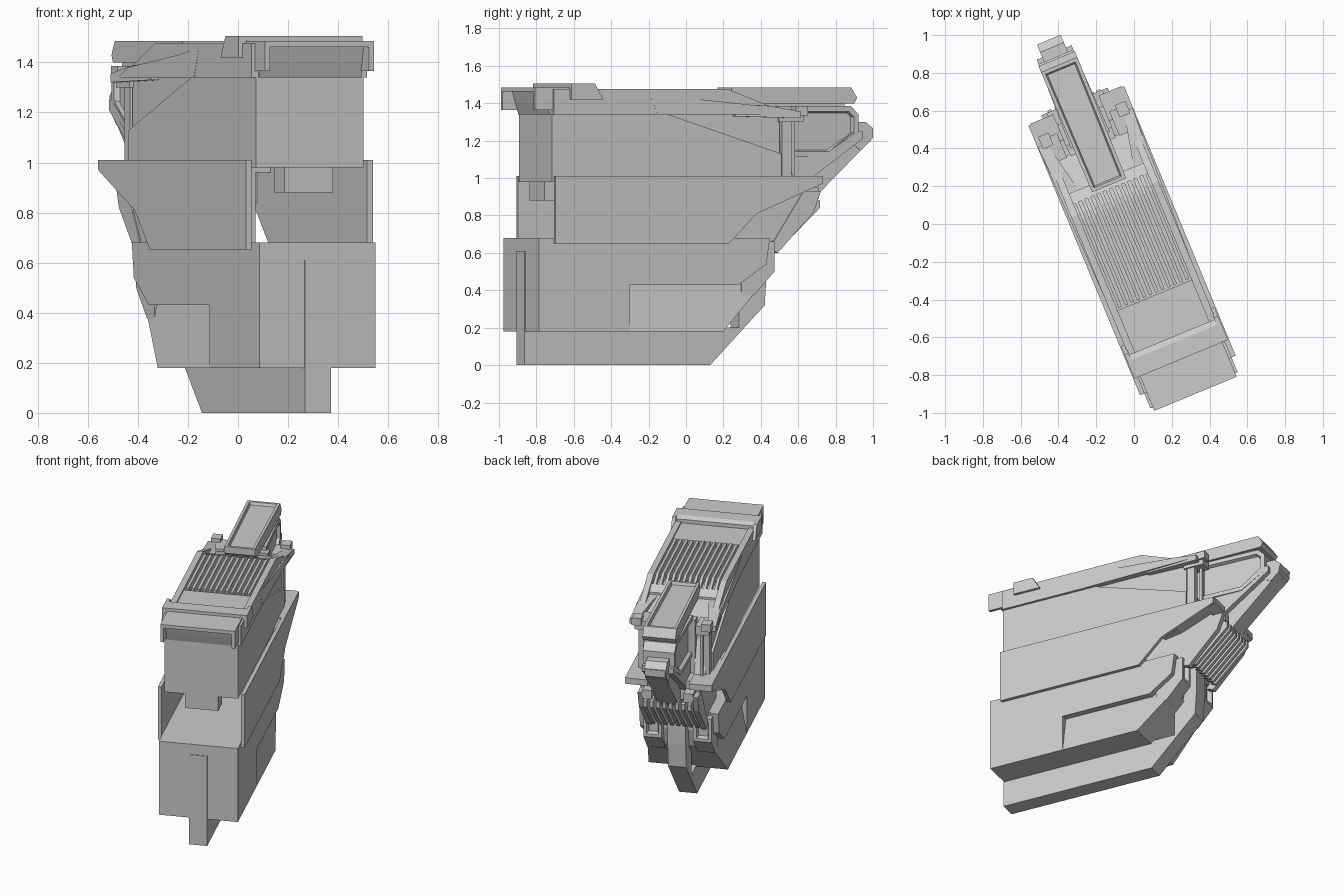
import bpy, bmesh, math
from mathutils import Matrix, Vector

# The whole vehicle is turned about z; parts are drawn along (across, along, up)
PLACE = Matrix.Translation((-0.04, -0.0165, 0)) @ Matrix.Rotation(math.radians(22.5), 4, 'Z')


def add(name, bm):
    bmesh.ops.recalc_face_normals(bm, faces=bm.faces)
    me = bpy.data.meshes.new(name)
    bm.transform(PLACE)
    bm.to_mesh(me)
    bm.free()
    ob = bpy.data.objects.new(name, me)
    bpy.context.collection.objects.link(ob)
    return ob


def prism(name, prof, a, b, recess=None, rim=0.03, depth=0.02):
    """Side profile (along, up) extruded across from a to b (numbers or functions of the point)."""
    bm = bmesh.new()
    wa = a if callable(a) else (lambda v, z: a)
    wb = b if callable(b) else (lambda v, z: b)
    A = [bm.verts.new((wa(v, z), v, z)) for v, z in prof]
    B = [bm.verts.new((wb(v, z), v, z)) for v, z in prof]
    bm.faces.new(A)
    bm.faces.new(B[::-1])
    n = len(prof)
    for i in range(n):
        bm.faces.new((A[i], B[i], B[(i + 1) % n], A[(i + 1) % n]))
    bmesh.ops.recalc_face_normals(bm, faces=bm.faces)
    for d in recess or []:
        fs = [f for f in bm.faces if f.normal.dot(Vector(d)) > 0.9]
        f = max(fs, key=lambda f: f.calc_area())
        bmesh.ops.inset_region(bm, faces=[f], thickness=rim, depth=0, use_even_offset=True)
        bmesh.ops.inset_region(bm, faces=[f], thickness=0.008, depth=-depth, use_even_offset=True)
    return add(name, bm)


def mid(name, prof, h, **k):
    hb = h if callable(h) else (lambda v, z: h)
    return prism(name, prof, lambda v, z: -hb(v, z), hb, **k)


def pair(name, prof, a, b, **k):
    for s, tag in ((1, "right"), (-1, "left")):
        f = [(lambda v, z, q=q: s * (q(v, z) if callable(q) else q)) for q in (a, b)]
        # evaluated inside prism before s changes
        prism(name + "_" + tag, prof, f[0], f[1], **k)


def box(v0, v1, z0, z1):
    return [(v0, z0), (v1, z0), (v1, z1), (v0, z1)]


# Keel
mid("keel", [(-.94, 0), (.134, 0), (.45, .32), (.46, .48), (.46, .66), (.3, .66),
             (.3, .2), (-.9, .2), (-.9, .61), (-.94, .61)], .057)

# Lower hull with side pockets
mid("hull_bottom", [(-.925, .18), (.13, .18), (.37, .43), (-.925, .43)],
    lambda v, z: .25 - (z - .18) * .18)
mid("hull_core", [(-.925, .43), (.36, .43), (.39, .55), (.39, .68), (-.925, .68)], .205)
pair("hull_side", [(-.93, .18), (-.41, .18), (-.41, .43), (.22, .43), (.38, .54),
                   (.40, .68), (-.93, .68)], .2, .25)
pair("hull_rear_cheek", [(.25, .34), (.33, .38), (.44, .5), (.44, .66), (.25, .66)], .1, .215,
     recess=[(0, 1, 0)], rim=.02, depth=.03)
mid("hull_front_plate", box(-.935, -.92, .18, .68), .25)

# Middle armour layer
pair("side_plate", [(-.85, .65), (.153, .65), (.315, .81), (.694, .97), (.694, 1.01), (-.85, 1.01)],
     .25, .274)
pair("rear_pod", [(.3, .84), (.42, .86), (.7, .97), (.7, 1.01), (.3, 1.01)], .13, .26)
mid("rear_core", [(.16, .66), (.44, .66), (.64, .87), (.64, 1.0), (.16, 1.0)], .185)
mid("core_top", [(.16, .96), (.48, .96), (.48, 1.0), (.16, 1.0)], .25)
mid("front_hook", box(-.845, -.74, .88, .99), .105)

# Rear sloped ribs
for i in range(8):
    w = -.14 + i * .04
    prism("rear_rib_%d" % i, [(.46, .64), (.50, .62), (.73, .84), (.73, .88), (.68, .90)], w - .011, w + .011)
pair("rib_frame", [(.42, .62), (.47, .6), (.68, .82), (.72, .93), (.62, .93)], .155, .19)

# Upper block
mid("upper_block", box(-.85, .47, .98, 1.34), .218)
pair("upper_side_panel", [(-.85, .98), (.475, .98), (.475, 1.13), (-.18, 1.34), (-.85, 1.34)], .21, .233)
mid("upper_front_plate", box(-.853, -.84, .98, 1.34), .233)

# Roof
mid("roof_base", [(-.85, 1.34), (.47, 1.34), (.16, 1.43), (-.85, 1.43)], .245)
pair("roof_rail", [(-.85, 1.34), (.5, 1.34), (.4, 1.385), (.16, 1.475), (-.85, 1.475)], .212, .25)
pair("roof_rail_step", [(-.25, 1.34), (.5, 1.34), (.4, 1.38), (-.1, 1.43), (-.3, 1.46)], .245,
     lambda v, z: .25 + max(0, v + .3) * .025)
mid("roof_deck", [(-.7, 1.42), (-.39, 1.42), (-.39, 1.465), (-.7, 1.465)], .214)
for i in range(12):
    w = -.192 + i * .035
    prism("roof_slat_%d" % i, [(-.38, 1.42), (.22, 1.38), (.23, 1.43), (.13, 1.475), (-.38, 1.475)],
          w - .009, w + .009)
mid("roof_crossbar", [(-.757, 1.42), (-.66, 1.42), (-.63, 1.46), (-.63, 1.49), (-.66, 1.505), (-.757, 1.505)], .265)
pair("roof_crossbar_end", [(-.757, 1.42), (-.57, 1.42), (-.62, 1.505), (-.757, 1.505)], .245, .268)
mid("roof_rear_bar", [(.22, 1.36), (.28, 1.36), (.28, 1.41), (.22, 1.44)], .22)

# Front visor with hanging flanges
mid("visor_top", box(-.955, -.75, 1.462, 1.485), .236)
pair("visor_flange", [(-.955, 1.365), (-.83, 1.365), (-.75, 1.43), (-.75, 1.47), (-.955, 1.47)], .215, .236)
pair("visor_slope", [(-.86, 1.34), (-.75, 1.34), (-.75, 1.47), (-.90, 1.47), (-.88, 1.40)], 0, .22)

# Rear shoulder rails, posts and brackets
pair("shoulder_rail", [(.2, 1.33), (.57, 1.32), (.57, 1.355), (.4, 1.385), (.2, 1.40)],
     lambda v, z: .14 + max(0, v - .2) * .22, lambda v, z: .25 + max(0, v - .2) * .06)
pair("shoulder_post", box(.48, .535, .99, 1.34), .185, .225)
pair("shoulder_post_rear", box(.55, .57, 1.0, 1.34), .17, .19)
pair("shoulder_bracket", box(.46, .6, 1.30, 1.36), .15, .235)
pair("shoulder_clip", box(.55, .62, 1.335, 1.385), .19, .25)
mid("shoulder_wall", box(.46, .52, 1.0, 1.36), .13)
pair("shoulder_brace", [(.46, 1.0), (.56, 1.0), (.46, 1.24)], .13, .2)

# Rear arm: windowed housing, sloping spine and top beam
mid("arm_housing", [(.5, 1.385), (.93, 1.385), (.975, 1.34), (.975, 1.22), (.81, 1.115), (.5, 1.115)],
    lambda v, z: .112 - max(0, v - .5) * .025, recess=[(1, 0, 0), (-1, 0, 0)], rim=.028, depth=.022)
mid("arm_spine", [(.97, 1.29), (1.04, 1.285), (1.074, 1.26), (1.074, 1.215), (.72, .88), (.46, .66), (.44, .9), (.6, 1.1)],
    .063)
mid("arm_tip", [(.95, 1.3), (1.03, 1.3), (1.074, 1.265), (1.06, 1.2), (1.0, 1.15), (.93, 1.2)], .068,
    recess=[(0, .707, -.707)], rim=.015, depth=.015)
pair("arm_strut", [(.56, .97), (.66, .97), (1.0, 1.21), (1.0, 1.25), (.95, 1.25)], .06, .1)
mid("arm_neck", [(.4, 1.0), (.66, .95), (.78, 1.12), (.4, 1.15)], .1)
mid("arm_beam", [(.24, 1.44), (.30, 1.40), (.95, 1.40), (.965, 1.43), (.93, 1.485), (.24, 1.485)],
    lambda v, z: .104 - max(0, .9 - v) * .01, recess=[(0, 0, 1)], rim=.018, depth=.018)
mid("arm_beam_foot", box(.3, .9, 1.375, 1.41), .085)
pair("arm_hinge", box(.62, .72, .89, .95), .1, .16)
